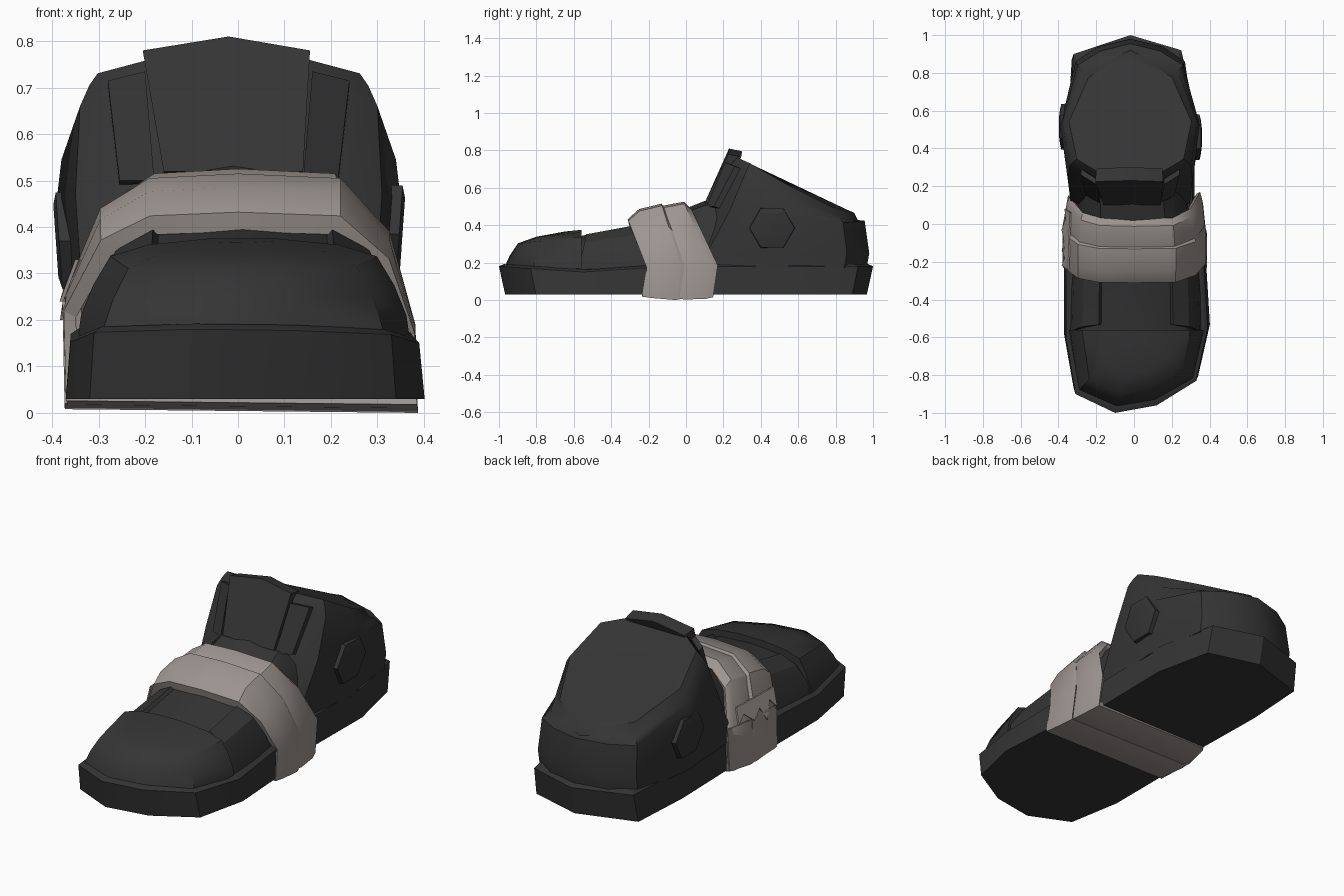
import bpy, math

cube = bpy.data.objects.get("Cube")
if cube:
    bpy.data.objects.remove(cube, do_unlink=True)


def material(name, rgb):
    m = bpy.data.materials.new(name)
    m.use_nodes = True
    m.diffuse_color = (*rgb, 1)
    m.node_tree.nodes["Principled BSDF"].inputs["Base Color"].default_value = (*rgb, 1)
    return m


DARK = material("charcoal leather", (0.035, 0.035, 0.035))
WRAP = material("taupe wrap", (0.34, 0.3, 0.28))


def build(name, verts, faces, mat, angle):
    mesh = bpy.data.meshes.new(name)
    mesh.from_pydata(verts, [], faces)
    mesh.materials.append(mat)
    ob = bpy.data.objects.new(name, mesh)
    bpy.context.collection.objects.link(ob)
    bpy.ops.object.select_all(action="DESELECT")
    ob.select_set(True)
    bpy.context.view_layer.objects.active = ob
    bpy.ops.object.mode_set(mode="EDIT")
    bpy.ops.mesh.select_all(action="SELECT")
    bpy.ops.mesh.normals_make_consistent(inside=False)
    bpy.ops.object.mode_set(mode="OBJECT")
    bpy.ops.object.shade_smooth_by_angle(angle=math.radians(angle))


def loft(name, rings, mat, closed=False, angle=30):
    """Skin matching rings; closed joins the last ring to the first."""
    n, k = len(rings[0]), len(rings)
    verts = [p for r in rings for p in r]
    faces = []
    for i in range(k if closed else k - 1):
        a, b = i * n, (i + 1) % k * n
        faces += [(a + j, a + (j + 1) % n, b + (j + 1) % n, b + j) for j in range(n)]
    if not closed:
        faces += [tuple(range(n)), tuple(range((k - 1) * n, k * n))]
    build(name, verts, faces, mat, angle)


def mirrored(half, cx):
    """Close a front-to-back half outline (x, y, z) around the line x = cx."""
    right = [(cx + x, y, z) for x, y, z in half]
    left = [(cx - x, y, z) for x, y, z in reversed(half) if x > 0]
    return right + left


ARCH = [(1, 0), (0.96, 0.35), (0.8, 0.75), (0.56, 0.94), (0, 1)]


def arch(y, hw, top, cx=0.0, base=0.13):
    return mirrored([(hw * u, y, base + (top - base) * v) for u, v in ARCH], cx)


# Sole: flared at toe and heel, with a narrow ledge on top
outline = [(-.1, -1), (-.31, -.9), (-.36, -.6), (-.36, -.25), (-.33, .1), (-.34, .55),
           (-.32, .9), (-.02, 1), (.25, .92), (.315, .6), (.31, .1), (.37, -.2),
           (.39, -.55), (.33, -.83), (.12, -.96)]


def sole_top(y):
    return 0.15 + 0.03 * min(1, abs(y + 0.55) / 0.45)


loft("sole", [
    [(x * 1.03, y * .967, .03) for x, y in outline],
    [(x, y, sole_top(y)) for x, y in outline],
    [(x * .95, y * .975, sole_top(y) + .012) for x, y in outline]], DARK)

# Toe cap: the toe end of the sole outline shrinking towards its rear edge
toe = [(.385, -.56), (.33, -.83), (.12, -.96), (-.1, -1), (-.31, -.9), (-.36, -.56)]


def toe_ring(scale, z):
    ring = []
    for x, y in toe:
        y = -.56 + (y + .56) * scale
        ring.append((.01 + (x - .01) * scale, y, z + .1 * (y + .56)))
    return ring


loft("toe_cap", [toe_ring(s, z) for s, z in
                 [(.955, .17), (.94, .21), (.87, .275), (.77, .337), (.55, .362), (.2, .375)]],
     DARK, angle=40)

# Vamp running from the toe cap up to the ankle
loft("vamp", [arch(y, w, t, c) for y, w, t, c in [
    (-.6, .335, .335, .01), (-.3, .33, .395, .01), (-.05, .31, .47, 0),
    (.1, .3, .53, -.01), (.22, .3, .56, -.02)]], DARK)

# Raised quarter panels on each side of the vamp
for name, s in (("left_quarter", 1), ("right_quarter", -1)):
    rings = []
    for y, w, t in [(-.53, .35, .365), (-.3, .345, .41), (-.1, .325, .46)]:
        outer = [(.01 + s * w * u, y + .05 * (v - 1), .14 + (t - .14) * v) for u, v in ARCH[:4]]
        inner = [(.01 + (x - .01) * .88, yy, z - .03) for x, yy, z in reversed(outer)]
        rings.append(outer + inner)
    loft(name, rings, DARK)

# Ankle: heel counter, collar edge, and shallow cover over the opening
rim = [(.15, .24, .745), (.3, .33, .705), (.345, .54, .585),
       (.235, .79, .46), (.12, .865, .435), (0, .92, .425)]


def cover(scale, lift):
    return mirrored([(x * scale, .55 + (y - .55) * scale, .6 + (z - .6) * scale + lift)
                     for x, y, z in rim], -.02)


def footprint(z, back):
    return mirrored([(.15, .03, z), (.315, .11, z), (.34, .5, z),
                     (.29, back - .12, z), (.17, back - .04, z), (0, back, z)], -.02)


loft("ankle", [
    footprint(.17, .965), footprint(.25, .98),
    mirrored([(.15, .14, .53), (.33, .23, .47), (.37, .52, .46),
              (.28, .84, .415), (.16, .915, .42), (0, .955, .425)], -.02),
    mirrored([(.15, .22, .71), (.32, .31, .66), (.36, .535, .545),
              (.25, .815, .44), (.14, .89, .428), (0, .94, .425)], -.02),
    cover(1, 0), cover(.94, .032), cover(.85, .03)], DARK, angle=42)

# Tongue: tapered plate with a peaked top
front = [(-.16, .1, .52), (.14, .1, .52), (.155, .225, .78), (-.02, .23, .81), (-.205, .225, .78)]
loft("tongue", [front, [(x * .97, y + .07, z - .015) for x, y, z in front]], DARK)

# Folded collar strips beside the tongue
for name, s in (("left_collar_strip", 1), ("right_collar_strip", -1)):
    strip = [(-.02 + s * x, y, z) for x, y, z in
             [(.16, .11, .5), (.235, .15, .5), (.26, .26, .715), (.18, .21, .735)]]
    loft(name, [strip, [(x, y + .03, z - .01) for x, y, z in strip]], DARK)

# Hexagonal ankle discs
for name, s, x0, y0, z0 in (("left_ankle_disc", 1, .352, .46, .385),
                            ("right_ankle_disc", -1, -.39, .515, .37)):
    rings = []
    for r, d in [(.125, -.06), (.12, -.005), (.09, .002)]:
        hexa = [(math.cos(i * math.pi / 3) * r, math.sin(i * math.pi / 3) * r) for i in range(6)]
        rings.append([(x0 + s * (d + h * .07), y0 + w, z0 + h) for w, h in hexa])
    loft(name, rings, DARK, angle=15)

# Wrap: two overlapping bands around the instep and under the sole
section = [(-.37, .0), (.385, .0), (.38, .19), (.325, .39), (.22, .505),
           (0, .515), (-.19, .505), (-.295, .44), (-.375, .25)]


def band_ring(y, grow, drop, lean, under):
    """Section ring leaning forward above the sole; under raises its bottom edge."""
    ring = []
    for x, z in section:
        if z < .1:
            ring.append((x * (1 + grow), y - .025, under + (.008 if x < 0 else 0)))
        else:
            shift = lean * max(0, z - .19) / .32
            ring.append((x * (1 + grow), y - shift, z - drop * (z - .1) / .4))
    return ring


for name, lean, stations in (
        ("front_band", .1, [(-.21, .0, .08, .018), (-.15, .005, .028, .01), (-.03, .005, .0, .0),
                            (-.01, -.01, .025, .004), (-.03, -.07, .06, .05), (-.2, -.07, .12, .05)]),
        ("rear_band", .14, [(-.01, -.02, .03, .006), (.02, -.02, .01, .003), (.13, -.05, -.01, .006),
                            (.17, -.08, .025, .015), (.16, -.13, .06, .05), (.0, -.1, .07, .05)])):
    loft(name, [band_ring(y, g, d, lean, u) for y, g, d, u in stations], WRAP, closed=True)


# Lower wrap piece on the right side, with the torn band ends hanging over it
def right_plate(name, shape, offset, thick):
    loft(name, [[((.42 * max(0, z - .25) - .371 - .02 * min(z, .25) - d) * (1 - .5 * max(0, y)), y, z)
                 for y, z in shape] for d in (offset, offset + thick)], WRAP)


right_plate("lower_wrap", [(-.23, .02), (-.01, .01), (.13, .02), (.15, .25), (-.01, .25), (-.21, .25)],
            -.004, .006)
right_plate("torn_wrap_end", [(-.24, .33), (-.22, .24), (-.18, .29), (-.14, .2), (-.09, .28),
                              (-.03, .24), (.03, .29), (.08, .25), (.06, .33)], .0, .008)
